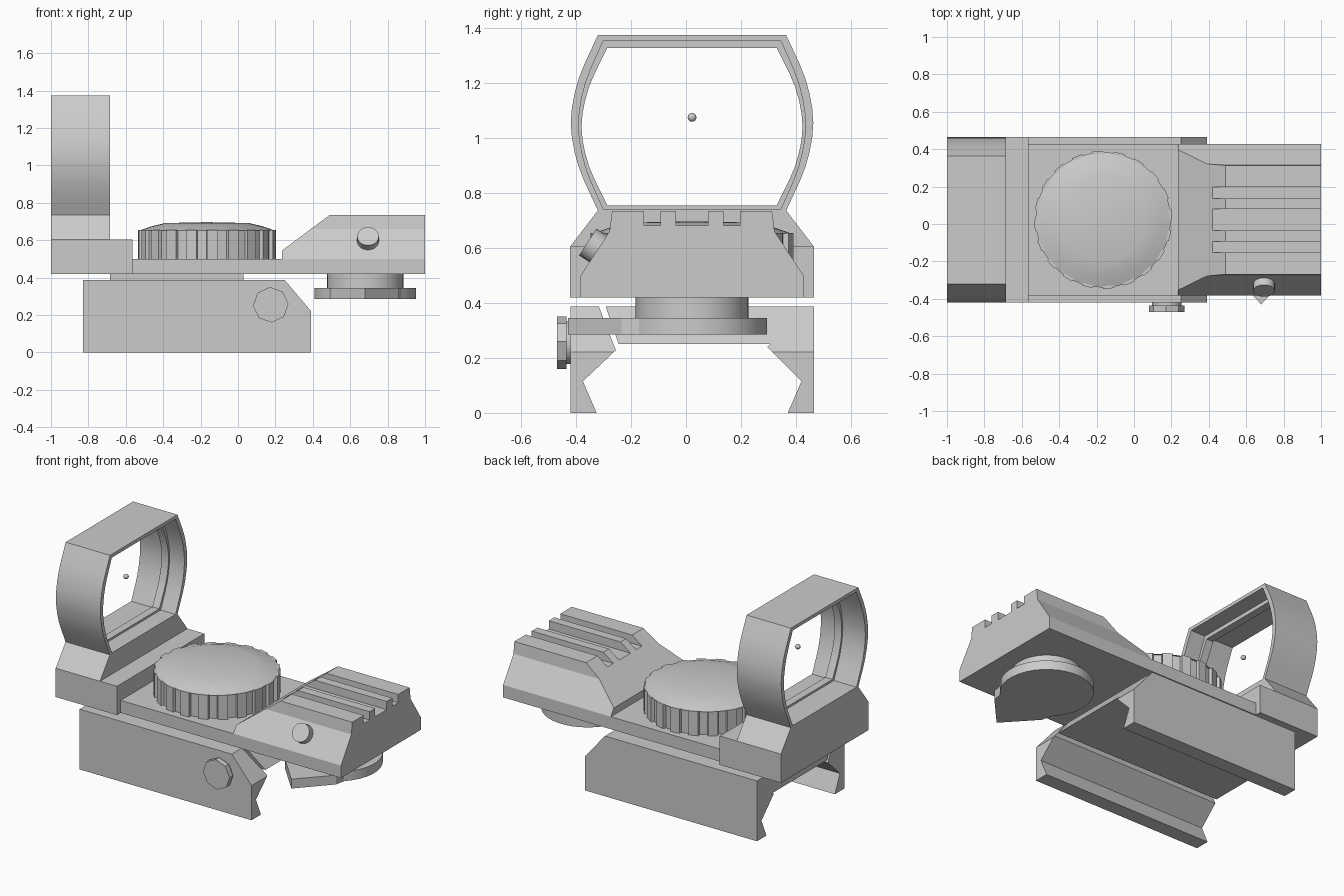
import bpy, bmesh
from math import sin, cos, pi, radians
from mathutils import Vector, Matrix

if "Cube" in bpy.data.objects:
    bpy.data.objects.remove(bpy.data.objects["Cube"])

YC = 0.022  # centre line of the body


def finish(bm, name, smooth=None):
    bmesh.ops.remove_doubles(bm, verts=bm.verts, dist=1e-5)
    bmesh.ops.recalc_face_normals(bm, faces=bm.faces)
    me = bpy.data.meshes.new(name)
    bm.to_mesh(me)
    bm.free()
    ob = bpy.data.objects.new(name, me)
    bpy.context.collection.objects.link(ob)
    if smooth:
        bpy.ops.object.select_all(action='DESELECT')
        ob.select_set(True)
        bpy.context.view_layer.objects.active = ob
        bpy.ops.object.shade_smooth_by_angle(angle=radians(smooth))
    return ob


def prism(name, profile, a, b, axis='x', cut=None, smooth=None):
    """Extrude a profile along x (y,z points) or z (x,y points); cut = (point, normal)."""
    bm = bmesh.new()
    at = (lambda p, t: (t, p[0], p[1])) if axis == 'x' else (lambda p, t: (p[0], p[1], t))
    lo = [bm.verts.new(at(p, a)) for p in profile]
    hi = [bm.verts.new(at(p, b)) for p in profile]
    bm.faces.new(lo)
    bm.faces.new(hi)
    n = len(profile)
    for i in range(n):
        j = (i + 1) % n
        bm.faces.new((lo[i], lo[j], hi[j], hi[i]))
    if cut:
        bmesh.ops.recalc_face_normals(bm, faces=bm.faces)
        bmesh.ops.bisect_plane(bm, geom=bm.verts[:] + bm.edges[:] + bm.faces[:],
                               plane_co=cut[0], plane_no=cut[1], clear_outer=True)
        bmesh.ops.contextual_create(bm, geom=[e for e in bm.edges if e.is_boundary])
    return finish(bm, name, smooth)


def frame(name, outer, inner, x0, x1):
    """Hollow frame between two matching y,z outlines."""
    bm = bmesh.new()
    rings = [[bm.verts.new((x, y, z)) for y, z in prof]
             for prof, x in ((outer, x0), (outer, x1), (inner, x1), (inner, x0))]
    n = len(outer)
    for k in range(4):
        r, s = rings[k], rings[(k + 1) % 4]
        for i in range(n):
            j = (i + 1) % n
            bm.faces.new((r[i], r[j], s[j], s[i]))
    return finish(bm, name, 25)


def cylinder(name, r, depth, loc, direction, sides, smooth=None, turn=0.0):
    bm = bmesh.new()
    rot = Vector(direction).to_track_quat('Z', 'Y').to_matrix().to_4x4()
    bmesh.ops.create_cone(bm, cap_ends=True, segments=sides, radius1=r, radius2=r, depth=depth,
                          matrix=Matrix.Translation(loc) @ rot @ Matrix.Rotation(turn, 4, 'Z'))
    return finish(bm, name, smooth)


def mirrored(half):
    """Close a half profile (half width, z) about the centre line."""
    return [(YC + w, z) for w, z in half] + [(YC - w, z) for w, z in reversed(half)]


def box(x0, x1, half):
    return [(x0, YC - half), (x1, YC - half), (x1, YC + half), (x0, YC + half)]


# Hood with curved sides, and the lens ring inside it
def hood_outline(wide, narrow, z0, z1):
    pts = []
    for i in range(13):
        t = i / 12
        s = abs(2 * t - 1)
        k = s ** 1.8 if s < 0.6 else 0.3987 + (s - 0.6) * (1 - 0.3987) / 0.4
        pts.append((wide - (wide - narrow) * k, z0 + (z1 - z0) * t))
    return mirrored(pts)


outer = hood_outline(0.441, 0.342, 0.735, 1.375)
wall = hood_outline(0.413, 0.323, 0.742, 1.353)
lip = hood_outline(0.402, 0.308, 0.755, 1.328)
frame("hood", outer, wall, -1, -0.685)
frame("lens_ring", wall, lip, -0.84, -0.79)

# Aiming dot
bm = bmesh.new()
bmesh.ops.create_uvsphere(bm, u_segments=16, v_segments=8, radius=0.016,
                          matrix=Matrix.Translation((-0.81, YC, 1.075)))
finish(bm, "aiming_dot", 60)

# Hood base, neck and deck
prism("hood_base", box(-1, -0.565, 0.443), 0.42, 0.605, 'z')
prism("hood_neck", mirrored([(0.443, 0.605), (0.342, 0.737)]), -1, -0.685)
prism("deck", box(-0.565, 0.235, 0.405), 0.42, 0.5, 'z')

# Rear block with three grooves on top and a sloped front
top, low = 0.735, 0.682
half_block = [(0.405, 0.42), (0.405, 0.5), (0.3, 0.66), (0.291, top), (0.175, top), (0.175, low),
              (0.115, low), (0.115, top), (0.058, top), (0.058, low)]
prism("rear_block", mirrored(half_block), 0.235, 1,
      cut=((0.49, 0, 0.735), (-0.19, 0, 0.255)))

# Side screw standing out of the sloped flank
cylinder("side_screw", 0.058, 0.06, (0.695, -0.332, 0.605), (0, -0.84, 0.55), 20, 40)

# Knurled dial with a shallow domed cap
cx, teeth = -0.165, 20
knurl = []
for i in range(teeth):
    for f, r in ((0, 0.369), (0.5, 0.369), (0.54, 0.35), (0.96, 0.35)):
        a = 2 * pi * (i + f) / teeth
        knurl.append((cx + r * cos(a), YC + r * sin(a)))
prism("dial_knurl", knurl, 0.5, 0.655, 'z')

bm = bmesh.new()
rings = []
for r, z in ((0.362, 0.652), (0.3, 0.674), (0.225, 0.692)):
    rings.append([bm.verts.new((cx + r * cos(2 * pi * i / 40), YC + r * sin(2 * pi * i / 40), z))
                  for i in range(40)])
tip = bm.verts.new((cx, YC, 0.697))
for i in range(40):
    j = (i + 1) % 40
    for lo, hi in zip(rings, rings[1:]):
        bm.faces.new((lo[i], lo[j], hi[j], hi[i]))
    bm.faces.new((rings[-1][i], rings[-1][j], tip))
bm.faces.new(rings[0])
finish(bm, "dial_cap", 40)

# Lower adjuster: post and disc with a pointer
cylinder("adjuster_post", 0.205, 0.08, (0.68, YC, 0.382), (0, 0, 1), 32, 40)
disc = [(0.68 + 0.273 * cos(radians(a)), YC + 0.273 * sin(radians(a))) for a in range(-45, 226, 10)]
disc += [(0.5, -0.235), (0.68, -0.43), (0.86, -0.235)]
prism("adjuster_disc", disc, 0.285, 0.345, 'z', smooth=20)

# Spacer between deck and mount
prism("spacer", box(-0.685, 0.03, 0.19), 0.38, 0.425, 'z')

# Rail mount and its separate clamp jaw, both chamfered at the rear
chamfer = ((0.25, 0, 0.387), (0.165, 0, 0.14))
prism("rail_mount", [(-0.292, 0.387), (-0.245, 0.25), (0.305, 0.25), (0.295, 0.24), (0.31, 0.225),
                     (0.42, 0.115), (0.37, 0), (0.465, 0), (0.465, 0.387)], -0.83, 0.39, cut=chamfer)
prism("clamp_jaw", [(-0.42, 0), (-0.325, 0), (-0.375, 0.115), (-0.255, 0.228), (-0.268, 0.26),
                    (-0.317, 0.387), (-0.42, 0.387)], -0.83, 0.39, cut=chamfer)

# Clamp bolt
cylinder("bolt_shaft", 0.078, 0.03, (0.175, -0.425, 0.255), (0, -1, 0), 16, 40)
cylinder("bolt_head", 0.095, 0.035, (0.175, -0.4525, 0.255), (0, -1, 0), 8, turn=radians(3))
